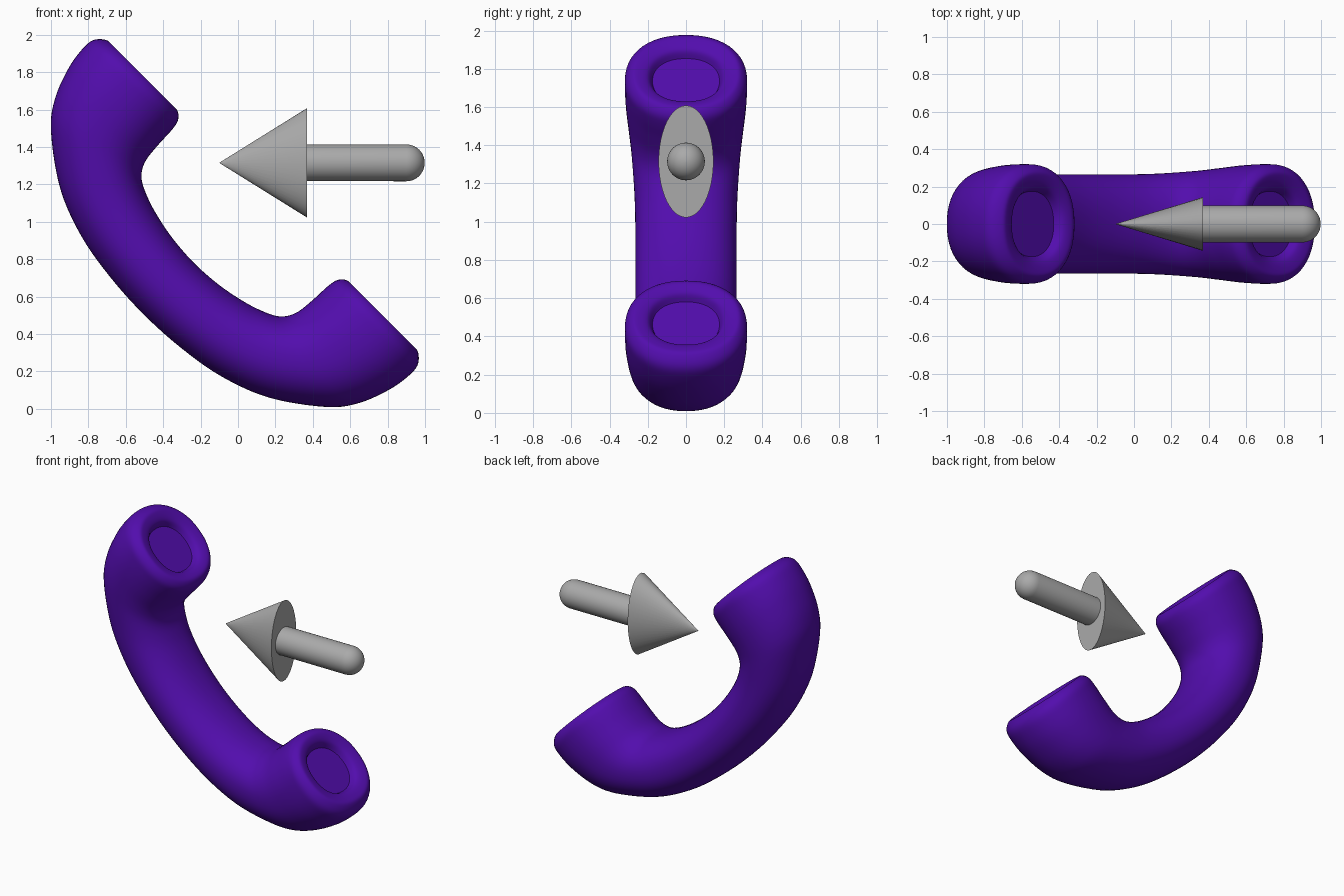
import bpy, bmesh, math
from math import sin, cos, pi
from mathutils import Vector

cube = bpy.data.objects.get("Cube")
if cube:
    bpy.data.objects.remove(cube, do_unlink=True)


def material(name, color):
    mat = bpy.data.materials.new(name)
    mat.use_nodes = True
    mat.diffuse_color = color
    mat.node_tree.nodes["Principled BSDF"].inputs["Base Color"].default_value = color
    return mat


def loft(name, rings, mat):
    """Skin a list of closed rings and cap both ends."""
    bm = bmesh.new()
    loops = [[bm.verts.new(p) for p in ring] for ring in rings]
    for a, b in zip(loops, loops[1:]):
        for i in range(len(a)):
            j = (i + 1) % len(a)
            bm.faces.new((a[i], a[j], b[j], b[i]))
    bm.faces.new(loops[0])
    bm.faces.new(loops[-1])
    bmesh.ops.remove_doubles(bm, verts=bm.verts, dist=1e-5)
    bmesh.ops.recalc_face_normals(bm, faces=bm.faces)
    mesh = bpy.data.meshes.new(name)
    bm.to_mesh(mesh)
    bm.free()
    mesh.materials.append(mat)
    obj = bpy.data.objects.new(name, mesh)
    bpy.context.collection.objects.link(obj)
    bpy.ops.object.select_all(action='DESELECT')
    obj.select_set(True)
    bpy.context.view_layer.objects.active = obj
    bpy.ops.object.shade_smooth_by_angle(angle=math.radians(35))
    return obj


def catmull(p, q, r, s, t):
    return [0.5 * (2 * b + (c - a) * t + (2 * a - 5 * b + 4 * c - d) * t ** 2
                   + (3 * b - a - 3 * c + d) * t ** 3)
            for a, b, c, d in zip(p, q, r, s)]


def smooth_path(keys, steps):
    out = []
    for i in range(len(keys) - 1):
        before, after = keys[max(i - 1, 0)], keys[min(i + 2, len(keys) - 1)]
        out += [catmull(before, keys[i], keys[i + 1], after, k / steps)
                for k in range(steps)]
    return out + [keys[-1]]


purple = material("purple plastic", (0.085, 0.004, 0.42, 1))
grey = material("light grey", (0.4, 0.4, 0.4, 1))

# Handset half: inner (along, up), outer (along, up), half width,
# from the middle of the grip to the floor of the cup recess
half = [
    (0, .385, 0, 0, .265),
    (.16, .395, .27, .015, .265),
    (.3, .42, .53, .06, .265),
    (.42, .455, .79, .16, .27),
    (.52, .505, 1.04, .34, .285),
    (.57, .58, 1.15, .48, .3),
    (.585, .69, 1.215, .65, .315),
    (.59, .8, 1.235, .78, .32),
    (.602, .86, 1.225, .85, .315),
    (.635, .895, 1.18, .895, .285),
    (.67, .898, 1.14, .898, .25),
    (.71, .88, 1.09, .88, .2),
    (.733, .84, 1.067, .84, .175),
]
mirrored = [(-a, b, -c, d, e) for a, b, c, d, e in reversed(half[1:])]


def handset_ring(key, sides=56):
    """Rounded section between an inner and an outer point, tilted to stand diagonally."""
    a, b, c, d, width = key
    ring = []
    for i in range(sides):
        ang = 2 * pi * i / sides
        co, si = cos(ang), sin(ang)
        co = math.copysign(abs(co) ** 0.91, co)
        si = math.copysign(abs(si) ** 0.91, si)
        along = (a + c) / 2 + (c - a) / 2 * co - 0.714
        up = (b + d) / 2 + (d - b) / 2 * co
        ring.append(Vector(((along + up) / 2 ** 0.5, width * si, (up - along) / 2 ** 0.5)))
    return ring


loft("handset", [handset_ring(k) for k in smooth_path(mirrored + half, 5)], purple)


# Arrow pointing at the grip
def turned(name, profile, squash=1, sides=48):
    """Turn an (x, radius) profile around the arrow's axis."""
    rings = [[(x, r * squash * cos(2 * pi * i / sides), 1.315 + r * sin(2 * pi * i / sides))
              for i in range(sides)] for x, r in profile]
    return loft(name, rings, grey)


turned("arrow_head", [(-.1, .0005), (.37, .293)], squash=.49)
dome = [(.9 + .098 * sin(t * pi / 20), .098 * cos(t * pi / 20) + .0005) for t in range(11)]
turned("arrow_shaft", [(.36, .098)] + dome)
